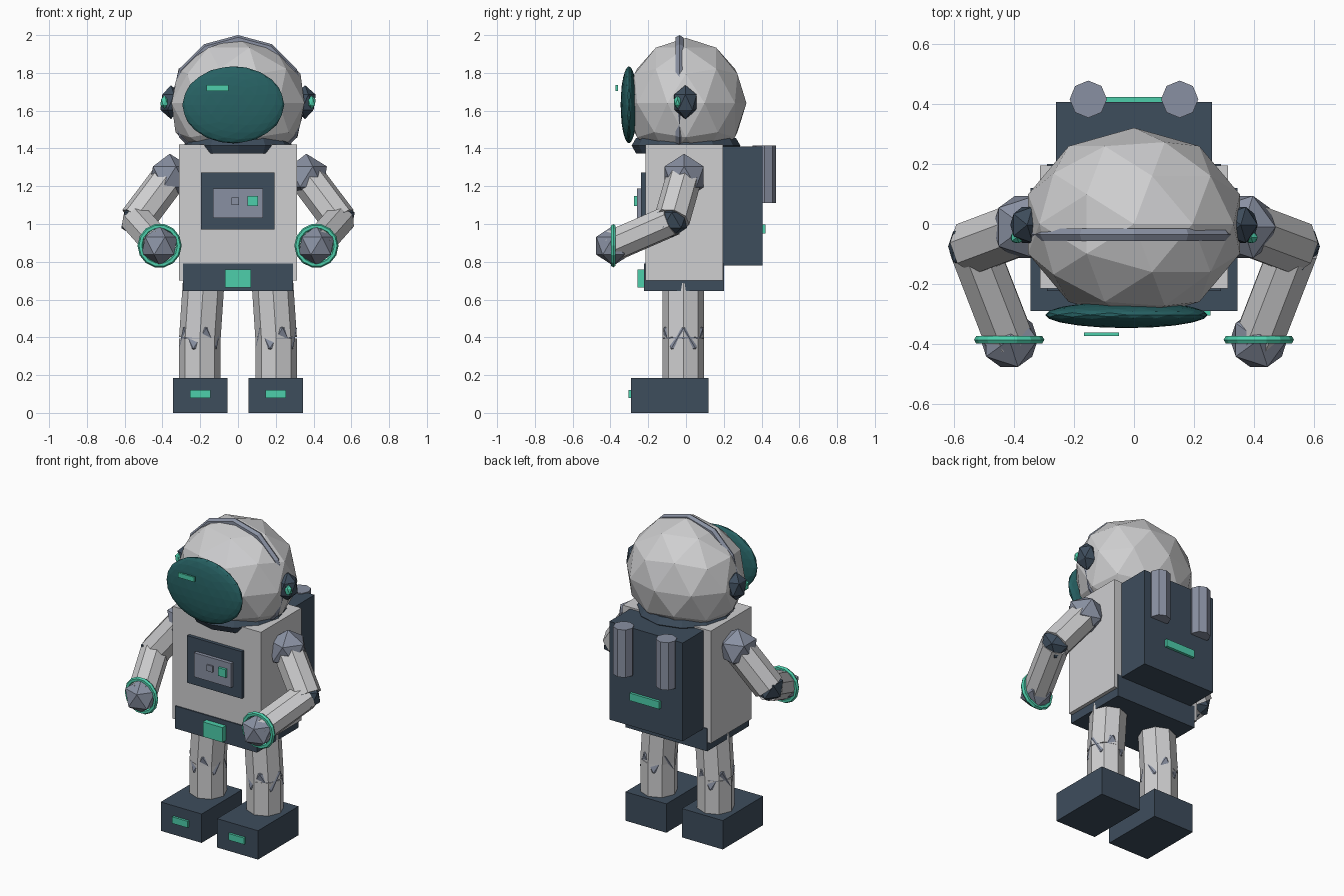
import bpy
import math
from mathutils import Vector

if "Cube" in bpy.data.objects:
    bpy.data.objects.remove(bpy.data.objects["Cube"])


def material(name, r, g, b):
    m = bpy.data.materials.new(name)
    m.diffuse_color = (r, g, b, 1)
    m.use_nodes = True
    m.node_tree.nodes["Principled BSDF"].inputs["Base Color"].default_value = m.diffuse_color
    return m


LIGHT = material("light grey suit", 0.62, 0.62, 0.63)
DARK = material("dark slate", 0.048, 0.074, 0.108)
STEEL = material("blue grey metal", 0.25, 0.28, 0.36)
TEAL = material("bright teal", 0.075, 0.62, 0.41)
GLASS = material("deep teal glass", 0.02, 0.12, 0.125)


def finish(name, mat):
    o = bpy.context.object
    o.name = name
    o.data.materials.clear()
    o.data.materials.append(mat)
    return o


def box(name, mat, x, y, z):
    """Box from (min, max) ranges."""
    c = [(a + b) / 2 for a, b in (x, y, z)]
    bpy.ops.mesh.primitive_cube_add(size=1, location=c)
    o = finish(name, mat)
    o.scale = [b - a for a, b in (x, y, z)]
    return o


def ball(name, mat, centre, radii, detail=1):
    bpy.ops.mesh.primitive_ico_sphere_add(subdivisions=detail, radius=1, location=centre)
    o = finish(name, mat)
    o.scale = radii if isinstance(radii, tuple) else (radii,) * 3
    return o


def tube(name, mat, a, b, r, sides=8):
    """Cylinder between two points."""
    a, b = Vector(a), Vector(b)
    d = b - a
    bpy.ops.mesh.primitive_cylinder_add(vertices=sides, radius=r, depth=d.length,
                                        location=(a + b) / 2)
    o = finish(name, mat)
    o.rotation_mode = 'QUATERNION'
    o.rotation_quaternion = Vector((0, 0, 1)).rotation_difference(d)
    return o


def ring(name, mat, centre, major, minor, seg, minor_seg, upright=False):
    bpy.ops.mesh.primitive_torus_add(
        location=centre, major_radius=major, minor_radius=minor,
        major_segments=seg, minor_segments=minor_seg,
        rotation=(math.pi / 2 if upright else 0, 0, 0))
    return finish(name, mat)


# Torso, belt and chest controls
box("torso", LIGHT, (-0.313, 0.313), (-0.215, 0.195), (0.70, 1.42))
box("belt", DARK, (-0.29, 0.29), (-0.222, 0.2), (0.645, 0.79))
box("pelvis_base", DARK, (-0.29, 0.29), (-0.215, 0.195), (0.645, 0.70))
box("belt_buckle", TEAL, (-0.07, 0.07), (-0.257, -0.22), (0.665, 0.76))
box("chest_plate", DARK, (-0.195, 0.193), (-0.237, -0.21), (0.97, 1.272))
box("chest_panel", STEEL, (-0.132, 0.132), (-0.259, -0.23), (1.033, 1.188))
box("grey_button", STEEL, (-0.035, 0.006), (-0.268, -0.25), (1.10, 1.14))
box("teal_button", TEAL, (0.05, 0.105), (-0.275, -0.25), (1.095, 1.147))

# Neck ring, helmet, crest and visor
ring("neck_ring", DARK, (0, 0, 1.415), 0.24, 0.048, 12, 6)
ball("helmet", LIGHT, (0, 0, 1.64), (0.37, 0.32, 0.345), 2)
ring("helmet_crest", STEEL, (0, -0.035, 1.64), 0.336, 0.024, 12, 6, True)
ball("visor", GLASS, (-0.025, -0.302, 1.631), (0.27, 0.044, 0.204), 3)
box("visor_glint", TEAL, (-0.167, -0.05), (-0.372, -0.36), (1.705, 1.735))

# Backpack with tanks
box("backpack", DARK, (-0.26, 0.26), (0.19, 0.405), (0.78, 1.41))
box("backpack_light", TEAL, (-0.105, 0.105), (0.40, 0.422), (0.95, 0.998))

for s, side in ((-1, "left"), (1, "right")):
    def span(a, b):
        return tuple(sorted((s * a, s * b)))

    tube(side + "_tank", STEEL, (s * 0.152, 0.415, 1.11), (s * 0.152, 0.415, 1.415), 0.062)

    # Earpiece
    ball(side + "_earpiece", DARK, (s * 0.355, -0.003, 1.645), (0.063, 0.07, 0.09))
    ball(side + "_ear_light", TEAL, (s * 0.389, -0.045, 1.645), (0.025, 0.022, 0.035))

    # Arm
    shoulder = (s * 0.362, -0.01, 1.25)
    elbow = (s * 0.535, -0.075, 1.02)
    hand = (s * 0.415, -0.385, 0.885)
    ball(side + "_shoulder", STEEL, shoulder, 0.122)
    tube(side + "_upper_arm", LIGHT, shoulder, elbow, 0.095)
    ball(side + "_elbow", DARK, elbow, 0.093)
    tube(side + "_forearm", LIGHT, elbow, hand, 0.087)
    ball(side + "_hand", STEEL, hand, 0.106)
    ring(side + "_wrist_ring", TEAL, hand, 0.102, 0.015, 14, 6, True)

    # Leg and boot
    knee = (s * 0.202, -0.014, 0.395)
    tube(side + "_thigh", LIGHT, (s * 0.183, -0.014, 0.68), knee, 0.11)
    ball(side + "_knee", STEEL, knee, 0.123)
    tube(side + "_shin", LIGHT, knee, (s * 0.202, -0.014, 0.15), 0.11)
    box(side + "_boot", DARK, span(0.055, 0.345), (-0.29, 0.12), (0, 0.185))
    box(side + "_boot_light", TEAL, span(0.145, 0.255), (-0.305, -0.28), (0.078, 0.12))
